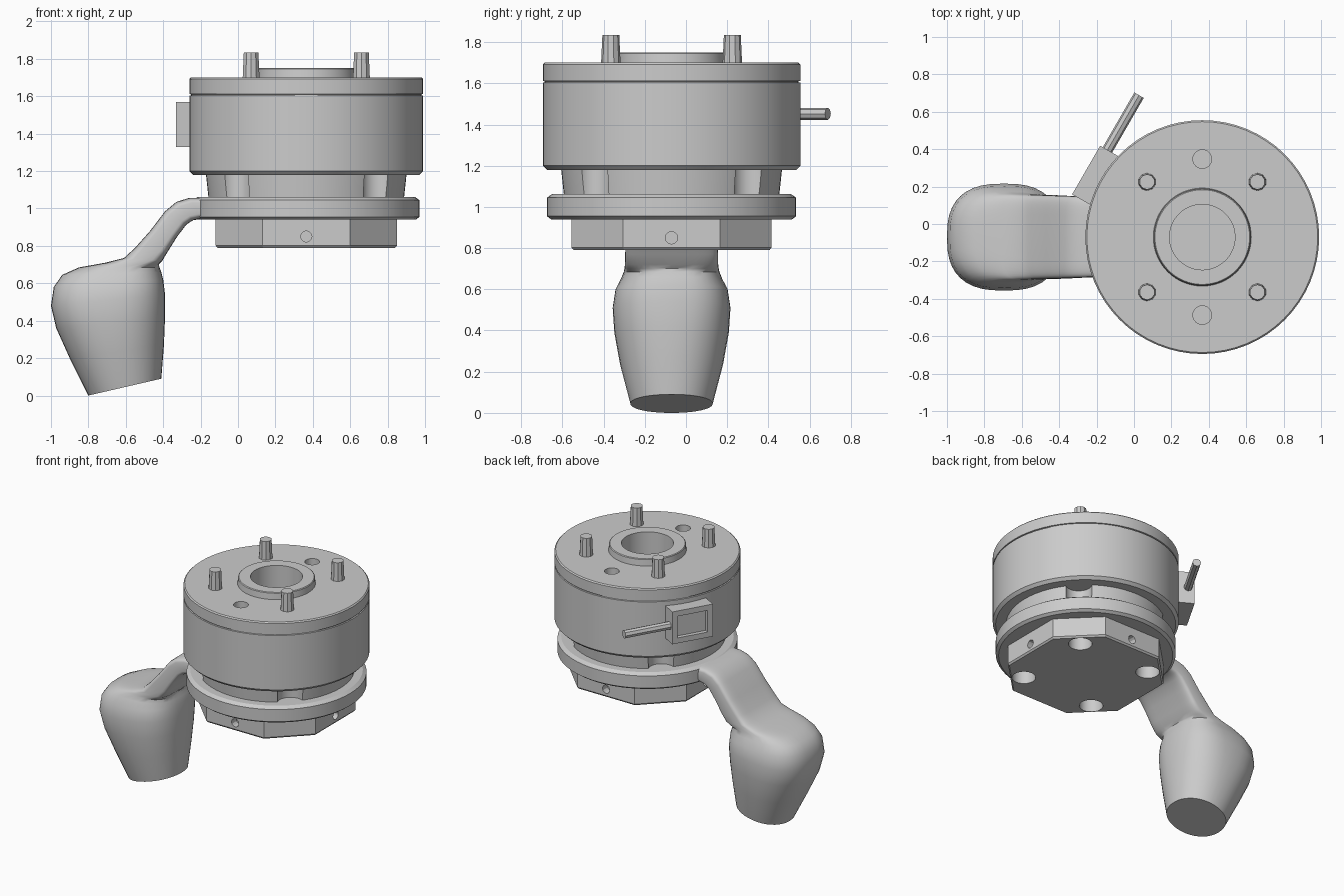
import bpy, bmesh, math
from mathutils import Matrix, Vector

if "Cube" in bpy.data.objects:
    bpy.data.objects.remove(bpy.data.objects["Cube"])

CX, CY = 0.365, -0.07      # axis of the round body
PIN = 0.295                # bolt pattern half spacing


def finish(name, bm, angle=30):
    bmesh.ops.remove_doubles(bm, verts=bm.verts, dist=1e-5)
    bmesh.ops.recalc_face_normals(bm, faces=bm.faces)
    me = bpy.data.meshes.new(name)
    bm.to_mesh(me)
    bm.free()
    ob = bpy.data.objects.new(name, me)
    bpy.context.collection.objects.link(ob)
    smooth(ob, angle)
    return ob


def smooth(ob, angle=30):
    bpy.ops.object.select_all(action='DESELECT')
    ob.select_set(True)
    bpy.context.view_layer.objects.active = ob
    bpy.ops.object.shade_smooth_by_angle(angle=math.radians(angle))


def loft(bm, rings):
    rows = [[bm.verts.new(p) for p in ring] for ring in rings]
    n = len(rows[0])
    for a, b in zip(rows, rows[1:]):
        for i in range(n):
            j = (i + 1) % n
            bm.faces.new((a[i], a[j], b[j], b[i]))
    bm.faces.new(rows[0][::-1])
    bm.faces.new(rows[-1])


def lathe(name, profile, seg=64):
    bm = bmesh.new()
    loft(bm, [[(CX + r * math.cos(2 * math.pi * i / seg),
                CY + r * math.sin(2 * math.pi * i / seg), z) for i in range(seg)]
              for r, z in profile])
    return finish(name, bm)


def rod(name, p, q, r1, r2=None, seg=24):
    p, q = Vector(p), Vector(q)
    bm = bmesh.new()
    rot = (q - p).to_track_quat('Z', 'Y').to_matrix().to_4x4()
    bmesh.ops.create_cone(bm, cap_ends=True, segments=seg, radius1=r1,
                          radius2=r2 or r1, depth=(q - p).length,
                          matrix=Matrix.Translation((p + q) / 2) @ rot)
    return finish(name, bm)


def box(name, size, matrix):
    bm = bmesh.new()
    bmesh.ops.create_cube(bm, size=1, matrix=matrix @ Matrix.Diagonal((*size, 1)))
    return finish(name, bm)


def cut(ob, cutters):
    for c in cutters:
        m = ob.modifiers.new("cut", 'BOOLEAN')
        m.operation, m.object, m.solver = 'DIFFERENCE', c, 'EXACT'
        bpy.ops.object.select_all(action='DESELECT')
        bpy.context.view_layer.objects.active = ob
        ob.select_set(True)
        bpy.ops.object.modifier_apply(modifier=m.name)
        bpy.data.objects.remove(c)
    smooth(ob)


corners = [(sx, sy) for sx in (-1, 1) for sy in (-1, 1)]
sides = [(1, 0), (-1, 0), (0, 1), (0, -1)]

# Main drum with seam line, raised collar and bore
drum = lathe("main_drum", [
    (0.45, 1.18), (0.605, 1.18), (0.625, 1.2), (0.625, 1.603), (0.617, 1.605),
    (0.617, 1.61), (0.625, 1.612), (0.625, 1.692), (0.617, 1.7), (0.262, 1.7),
    (0.258, 1.745), (0.253, 1.75), (0.175, 1.75), (0.175, 1.58)])
cut(drum, [rod("hole_cutter", (CX, CY + s * 0.417, 1.58), (CX, CY + s * 0.417, 1.8), 0.05)
           for s in (-1, 1)])

# Locating pins on top
for k, (sx, sy) in enumerate(corners):
    x, y = CX + sx * PIN, CY + sy * PIN
    rod(f"top_pin_{k}", (x, y, 1.66), (x, y, 1.835), 0.049, 0.041, 10)

# Neck with corner scallops
neck = lathe("neck", [(0.522, 1.05), (0.537, 1.19)])
cut(neck, [rod("scallop_cutter", (CX + sx * 0.385, CY + sy * 0.385, 1.0),
               (CX + sx * 0.385, CY + sy * 0.385, 1.3), 0.09) for sx, sy in corners])

# Flange ring carrying the handle
lathe("flange_ring", [(0.585, 0.94), (0.605, 0.955), (0.605, 1.045), (0.58, 1.062)])

# Octagonal base plate with bolt holes
h, f = 0.485, 0.235
oct_pts = [(h, -f), (h, f), (f, h), (-f, h), (-h, f), (-h, -f), (-f, -h), (f, -h)]
bm = bmesh.new()
loft(bm, [[(CX + x * s, CY + y * s, z) for x, y in oct_pts]
          for s, z in ((0.98, 0.79), (1, 0.802), (1, 0.95))])
base = finish("base_plate", bm)
cut(base, [rod("bolt_cutter", (CX + sx * PIN, CY + sy * PIN, 0.7),
               (CX + sx * PIN, CY + sy * PIN, 0.92), 0.08) for sx, sy in corners] +
    [rod("screw_cutter", (CX + dx * 0.43, CY + dy * 0.43, 0.85),
         (CX + dx * 0.6, CY + dy * 0.6, 0.85), 0.03, seg=12) for dx, dy in sides])

# Handle: lofted sections (left x, left z, right x, right z, half width, squareness)
sections = [
    (-0.80, 0.00, -0.41, 0.09, 0.20, 2.1), (-0.90, 0.20, -0.396, 0.27, 0.25, 2.2),
    (-0.972, 0.36, -0.39, 0.42, 0.278, 2.4), (-1.0, 0.48, -0.39, 0.54, 0.286, 2.6),
    (-0.985, 0.58, -0.40, 0.62, 0.272, 2.7), (-0.94, 0.645, -0.41, 0.66, 0.245, 2.8),
    (-0.85, 0.685, -0.42, 0.685, 0.232, 3), (-0.71, 0.71, -0.423, 0.70, 0.228, 4),
    (-0.61, 0.735, -0.405, 0.72, 0.226, 5), (-0.55, 0.79, -0.375, 0.77, 0.225, 6),
    (-0.47, 0.88, -0.325, 0.85, 0.222, 6), (-0.39, 0.985, -0.275, 0.915, 0.22, 6),
    (-0.33, 1.035, -0.24, 0.937, 0.217, 6), (-0.26, 1.057, -0.20, 0.944, 0.215, 6),
    (-0.10, 1.058, -0.10, 0.944, 0.21, 6)]


def handle_ring(x0, z0, x1, z1, w, n, seg=40):
    pts = []
    for i in range(seg):
        c, s = math.cos(2 * math.pi * i / seg), math.sin(2 * math.pi * i / seg)
        u = math.copysign(abs(c) ** (2 / n), c)
        v = math.copysign(abs(s) ** (2 / n), s)
        t = (u + 1) / 2
        pts.append((x0 + (x1 - x0) * t, CY + w * v, z0 + (z1 - z0) * t))
    return pts


bm = bmesh.new()
loft(bm, [handle_ring(*s) for s in sections])
finish("handle", bm, 45)

# Side connector box with recessed face, and its lead (local x points outward)
side = Matrix.Translation((CX, CY, 0)) @ Matrix.Rotation(math.radians(150), 4, 'Z')
conn = box("connector_box", (0.157, 0.30, 0.24), side @ Matrix.Translation((0.6385, 0, 1.45)))
cut(conn, [box("recess_cutter", (0.06, 0.22, 0.16),
               side @ Matrix.Translation((0.717, 0, 1.45)))])
rod("connector_lead", side @ Vector((0.672, -0.12, 1.452)),
    side @ Vector((0.672, -0.488, 1.452)), 0.029, seg=8)
